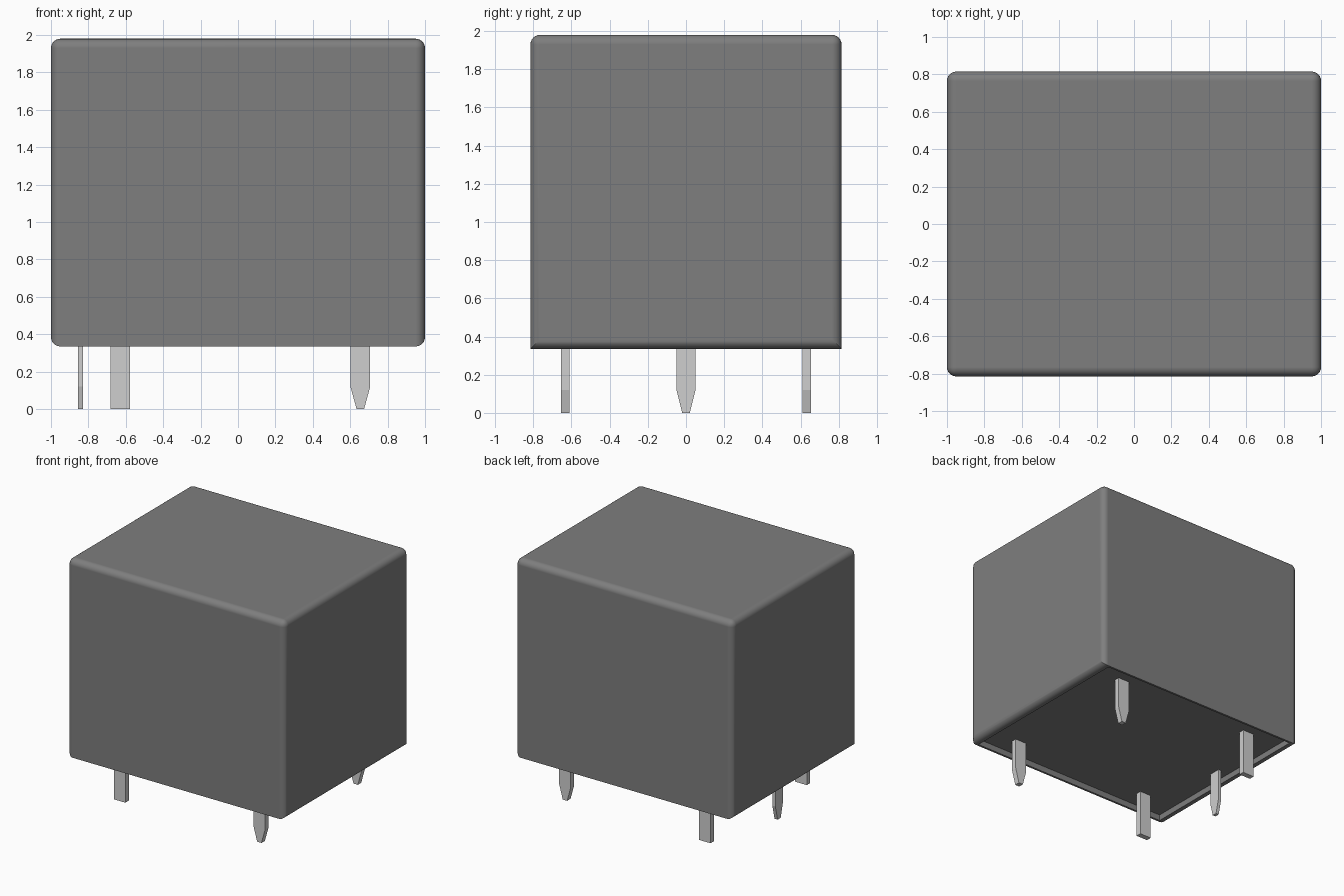
import bpy
import bmesh
import math

cube = bpy.data.objects.get("Cube")
if cube:
    bpy.data.objects.remove(cube, do_unlink=True)


def make_material(name, grey):
    mat = bpy.data.materials.new(name)
    mat.use_nodes = True
    colour = (grey, grey, grey, 1)
    mat.diffuse_color = colour
    mat.node_tree.nodes["Principled BSDF"].inputs["Base Color"].default_value = colour
    return mat


def add_object(name, bm, mat):
    bmesh.ops.recalc_face_normals(bm, faces=bm.faces)
    mesh = bpy.data.meshes.new(name)
    bm.to_mesh(mesh)
    bm.free()
    mesh.materials.append(mat)
    obj = bpy.data.objects.new(name, mesh)
    bpy.context.collection.objects.link(obj)
    return obj


case_grey = make_material("dark grey plastic", 0.21)
pin_grey = make_material("light grey metal", 0.62)

BOTTOM, TOP = 0.335, 1.98
HALF_X, HALF_Y = 1.0, 0.815
ROUND, RIM, RECESS = 0.05, 0.025, 0.05


# Housing: rounded box, sharp only along the front and back bottom edges
def is_rounded(edge):
    a, b = (v.co for v in edge.verts)
    low = max(a.z, b.z) < BOTTOM + 0.01
    return not (low and abs(a.x - b.x) > 0.1)


bm = bmesh.new()
bmesh.ops.create_cube(bm, size=2)
for v in bm.verts:
    v.co.x *= HALF_X
    v.co.y *= HALF_Y
    v.co.z = TOP if v.co.z > 0 else BOTTOM
bmesh.ops.bevel(bm, geom=[e for e in bm.edges if is_rounded(e)], offset=ROUND,
                segments=6, profile=0.5, affect="EDGES")

# Underside recess with a thin rim
bm.normal_update()
floor = max((f for f in bm.faces if f.normal.z < -0.99), key=lambda f: f.calc_area())
bmesh.ops.inset_region(bm, faces=[floor], thickness=RIM)
wall = bmesh.ops.extrude_face_region(bm, geom=[floor])
bmesh.ops.translate(bm, vec=(0, 0, RECESS),
                    verts=[g for g in wall["geom"] if isinstance(g, bmesh.types.BMVert)])
if floor.is_valid:
    bmesh.ops.delete(bm, geom=[floor], context="FACES_ONLY")
housing = add_object("housing", bm, case_grey)

bpy.ops.object.select_all(action="DESELECT")
housing.select_set(True)
bpy.context.view_layer.objects.active = housing
bpy.ops.object.shade_smooth_by_angle(angle=math.radians(30))
weighted = housing.modifiers.new("even_shading", "WEIGHTED_NORMAL")
weighted.keep_sharp = True


# Contact pins: flat blades, square-ended or tapered to the tip
def add_pin(name, x, y, half_width, thickness, tapered, turned=False):
    top = BOTTOM + RECESS + 0.01
    tip = 0.02 if tapered else half_width
    right = [(tip, 0), (half_width, 0.12), (half_width, top)]
    outline = right + [(-w, z) for w, z in reversed(right)]
    if not tapered:
        outline = [p for p in outline if p[1] != 0.12]
    bm = bmesh.new()
    face = bm.faces.new([bm.verts.new((w, -thickness / 2, z)) for w, z in outline])
    side = bmesh.ops.extrude_face_region(bm, geom=[face])
    bmesh.ops.translate(bm, vec=(0, thickness, 0),
                        verts=[g for g in side["geom"] if isinstance(g, bmesh.types.BMVert)])
    if len(bm.faces) == len(outline) + 1:
        bm.faces.new([v for v in face.verts])
    obj = add_object(name, bm, pin_grey)
    obj.location = (x, y, 0)
    if turned:
        obj.rotation_euler.z = math.pi / 2


for label, sign in (("front", -1), ("back", 1)):
    add_pin(label + "_square_pin", -0.63, sign * 0.632, 0.053, 0.045, False)
    add_pin(label + "_tapered_pin", 0.654, sign * 0.632, 0.053, 0.045, True)
add_pin("middle_tapered_pin", -0.842, 0, 0.05, 0.028, True, turned=True)
